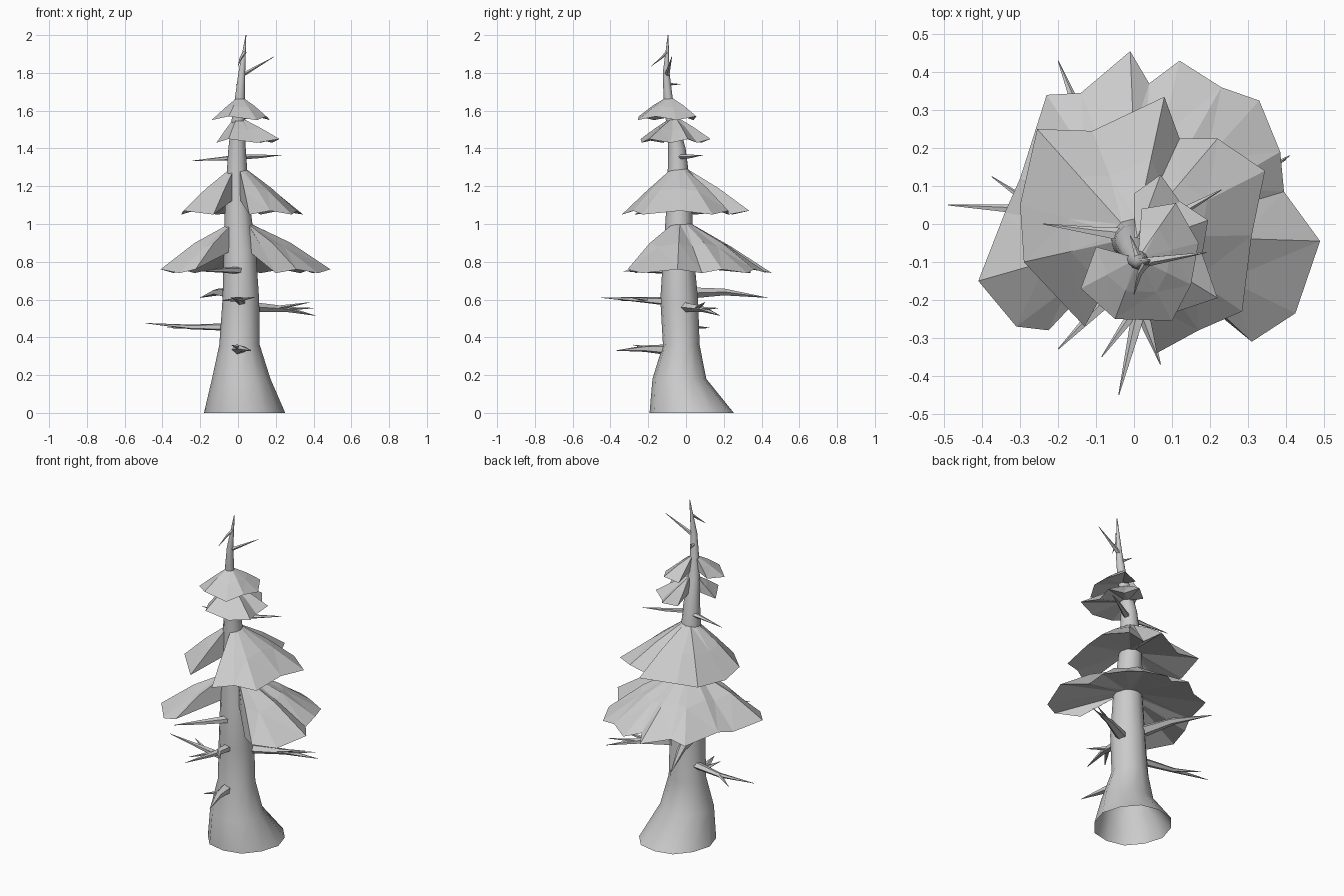
import bpy, bmesh, math
from mathutils import Vector

if "Cube" in bpy.data.objects:
    bpy.data.objects.remove(bpy.data.objects["Cube"])


def finish(name, bm, smooth=True):
    bmesh.ops.recalc_face_normals(bm, faces=bm.faces)
    me = bpy.data.meshes.new(name)
    bm.to_mesh(me)
    bm.free()
    ob = bpy.data.objects.new(name, me)
    bpy.context.collection.objects.link(ob)
    if smooth:
        bpy.context.view_layer.objects.active = ob
        ob.select_set(True)
        bpy.ops.object.shade_smooth_by_angle(angle=math.radians(40))
        ob.select_set(False)
    return ob


def loft(bm, rings, closed=True):
    n = len(rings[0])
    for a, b in zip(rings, rings[1:]):
        for i in range(n if closed else n - 1):
            j = (i + 1) % n
            bm.faces.new((a[i], a[j], b[j], b[i]))


# Trunk: leaning, tapered rings with a lobed root flare, open underneath
TRUNK = [  # z, centre x, centre y, radius x, radius y, root lobes
    (0.0, .035, .03, .215, .23, .03), (.18, .017, -.035, .155, .147, .03),
    (.36, .008, -.025, .107, .098, .01), (.6, .015, -.036, .097, .1, 0),
    (.85, .01, -.04, .085, .08, 0), (1.15, -.005, -.035, .063, .065, 0),
    (1.4, -.005, -.048, .046, .046, 0), (1.55, 0, -.075, .034, .032, 0),
    (1.67, .01, -.095, .026, .024, 0), (1.8, .02, -.105, .018, .018, 0),
    (2.0, .042, -.095, .002, .002, 0)]
SIDES = 12
bm = bmesh.new()
rings = []
for z, cx, cy, rx, ry, lobe in TRUNK:
    ring = []
    for i in range(SIDES):
        a = 2 * math.pi * i / SIDES
        k = 1 + lobe * (-1 if i % 2 else 0)
        ring.append(bm.verts.new((cx + rx * k * math.cos(a), cy + ry * k * math.sin(a), z)))
    rings.append(ring)
loft(bm, rings)
bm.faces.new(rings[-1])
finish("trunk", bm)


# Foliage tiers: wedge-section skirts with a jagged rim, gap between last and first point
def tier(name, centre, radius, top, low, under, rim, bulge):
    bm = bmesh.new()
    c = Vector(centre)
    rows = [[], [], [], []]
    for i, (x, y) in enumerate(rim):
        p = Vector((x, y))
        inner = c + (p - c).normalized() * radius
        mid = inner.lerp(p, .5)
        zr = low + (.02 if i % 2 else 0)
        zm = (top + zr) / 2 + bulge * (1 if i % 2 else .4)
        for row, q, z in zip(rows, (inner, mid, p, inner), (top, zm, zr, under)):
            row.append(bm.verts.new((q.x, q.y, z)))
    loft(bm, rows, closed=False)
    for k in (0, -1):  # close the two ends of the gap
        bm.faces.new([row[k] for row in rows])
    bmesh.ops.triangulate(bm, faces=bm.faces)
    finish(name, bm, smooth=False)


tier("bottom_foliage", (.01, -.03), .06, 1.0, .74, .86,
     [(.2, -.22), (.31, -.31), (.425, -.235), (.49, -.045), (.395, .085), (.385, .19),
      (.33, .325), (.23, .36), (.12, .43), (.04, .37), (-.01, .455), (-.14, .345),
      (-.23, .34), (-.30, .12), (-.34, .03), (-.41, -.15), (-.31, -.27), (-.225, -.28)], .02)
tier("middle_foliage", (0, -.035), .045, 1.29, 1.05, 1.13,
     [(.06, -.34), (.17, -.28), (.285, -.23), (.31, -.03), (.345, .14), (.22, .225),
      (.12, .225), (.08, .335), (-.11, .245), (-.255, .25), (-.3, .05), (-.29, -.1),
      (-.13, -.27)], .01)
tier("upper_foliage", (0, -.06), .025, 1.56, 1.43, 1.47,
     [(0, .08), (.07, .13), (.12, .06), (.195, .01), (.18, -.08), (.22, -.195),
      (.1, -.235), (-.05, -.24), (-.115, -.12)], .003)
tier("crown_foliage", (.01, -.09), .015, 1.67, 1.55, 1.59,
     [(.02, .04), (.11, .055), (.17, -.05), (.15, -.16), (.1, -.255), (-.05, -.25),
      (-.14, -.17), (-.1, -.06)], .006)


# Dead branches: five-sided tapering spikes along a short path
def spike(name, radius, *path):
    bm = bmesh.new()
    pts = [Vector(p) for p in path]
    d = (pts[-1] - pts[0]).normalized()
    side = d.cross(Vector((0, 0, 1))).normalized()
    up = side.cross(d)
    rings = []
    for k, p in enumerate(pts):
        r = radius * (1 - (k / (len(pts) - 1)) ** 1.3) + .001
        rings.append([bm.verts.new(p + r * (side * 1.3 * math.cos(a) + up * math.sin(a)))
                      for a in (2 * math.pi * i / 5 for i in range(5))])
    loft(bm, rings)
    bm.faces.new(rings[0])
    bm.faces.new(rings[-1])
    finish(name, bm)


spike("left_branch", .02, (-.06, 0, .455), (-.25, .035, .455), (-.49, .05, .475))
spike("left_twig", .01, (-.24, .03, .455), (-.375, .125, .45))
spike("right_branch", .025, (.09, 0, .56), (.25, .09, .55), (.41, .18, .515))
spike("right_twig_upper", .012, (.2, .06, .555), (.38, .1, .585))
spike("right_twig_lower", .012, (.22, .07, .55), (.4, .17, .555))
spike("low_front_branch", .028, (.0, -.1, .335), (.02, -.22, .34), (.07, -.37, .33))
spike("low_front_twig", .012, (.01, -.18, .34), (-.035, -.28, .36))
spike("front_branch", .022, (.015, -.1, .59), (.01, -.25, .6), (-.04, -.45, .61))
spike("front_twig_left", .012, (.01, -.22, .6), (-.085, -.35, .595))
spike("front_twig_right", .012, (.01, -.2, .6), (.09, -.3, .612))
spike("back_branch", .03, (-.05, .02, .635), (-.11, .2, .64), (-.2, .43, .61))
spike("left_front_branch", .02, (.01, -.1, .755), (-.09, -.22, .755), (-.2, -.33, .75))
spike("high_left_branch", .014, (-.02, -.03, 1.35), (-.1, -.02, 1.345), (-.24, 0, 1.335))
spike("high_right_branch", .014, (.01, -.04, 1.355), (.12, .03, 1.358), (.23, .09, 1.365))
spike("tip_right_branch", .01, (.025, -.1, 1.79), (.19, -.075, 1.885))
spike("tip_front_branch", .008, (.035, -.1, 1.91), (.015, -.13, 1.88), (0, -.185, 1.835))
spike("tip_back_branch", .008, (.015, -.1, 1.74), (-.01, -.03, 1.74))
